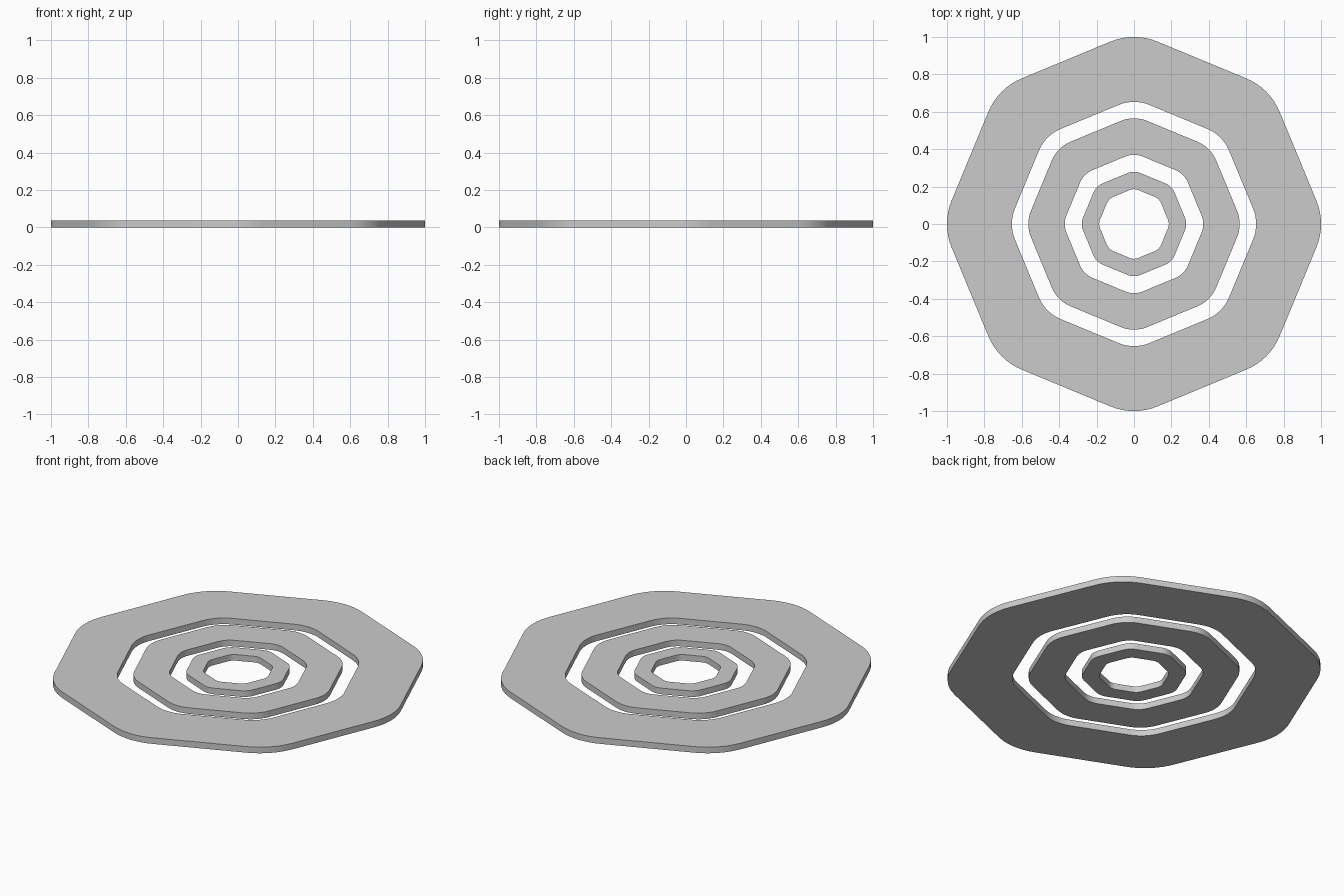
import bpy, bmesh
from math import sin, cos, pi, tan

if "Cube" in bpy.data.objects:
    bpy.data.objects.remove(bpy.data.objects["Cube"])

HEIGHT = 0.036
SIDES, ARC = 8, 8          # octagon, segments per rounded corner
FILLET = 0.33              # corner radius when the outline reaches 1 unit


def outline(reach):
    """Octagon with rounded corners whose corners reach the given radius."""
    half = pi / SIDES
    r = FILLET * reach
    points = []
    for i in range(SIDES):
        a = i * 2 * half
        cx, cy = (reach - r) * cos(a), (reach - r) * sin(a)
        for k in range(ARC + 1):
            t = a - half + 2 * half * k / ARC
            points.append((cx + r * cos(t), cy + r * sin(t)))
    return points


def ring(name, outer, inner):
    bm = bmesh.new()
    loops = [[bm.verts.new((x, y, z)) for x, y in outline(reach)]
             for reach, z in ((outer, 0), (outer, HEIGHT), (inner, HEIGHT), (inner, 0))]
    n = len(loops[0])
    for a, b in zip(loops, loops[1:] + loops[:1]):
        for i in range(n):
            j = (i + 1) % n
            bm.faces.new((a[i], a[j], b[j], b[i]))
    bmesh.ops.recalc_face_normals(bm, faces=bm.faces)
    mesh = bpy.data.meshes.new(name)
    bm.to_mesh(mesh)
    bm.free()
    obj = bpy.data.objects.new(name, mesh)
    bpy.context.collection.objects.link(obj)
    bpy.ops.object.select_all(action='DESELECT')
    obj.select_set(True)
    bpy.context.view_layer.objects.active = obj
    bpy.ops.object.shade_smooth_by_angle(angle=pi / 6)


# Three concentric flat octagonal rings
ring("outer_ring", 1.0, 0.653)
ring("middle_ring", 0.565, 0.37)
ring("inner_ring", 0.279, 0.186)
